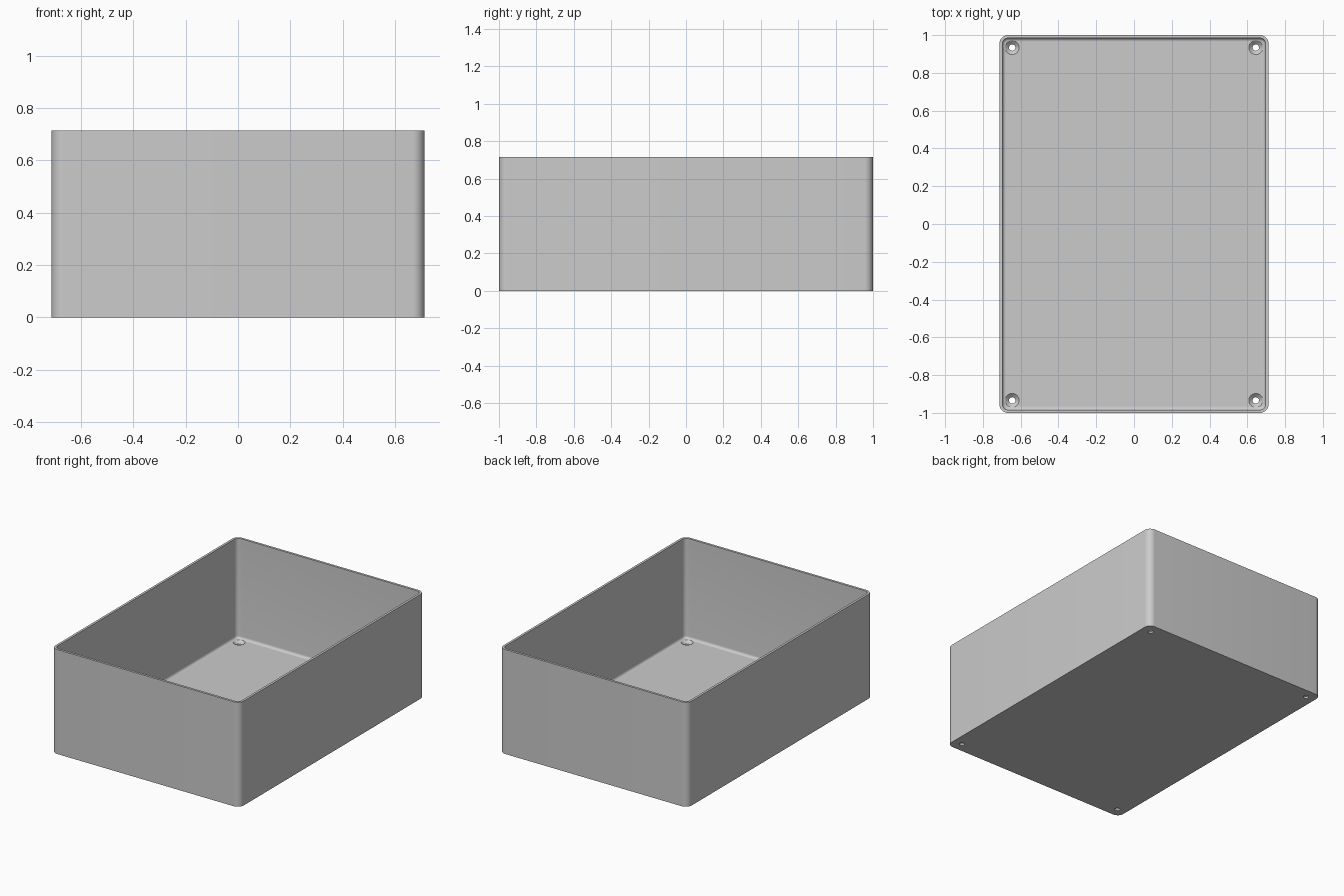
import bpy, bmesh, math

if "Cube" in bpy.data.objects:
    bpy.data.objects.remove(bpy.data.objects["Cube"], do_unlink=True)

HALF_X, HALF_Y, HEIGHT = 0.712, 1.0, 0.714
CORNER, WALL, FLOOR, FILLET = 0.045, 0.016, 0.03, 0.018
HOLE_X, HOLE_Y, HOLE_R, SINK_R = 0.645, 0.934, 0.017, 0.037

grey = bpy.data.materials.new("light grey")
grey.use_nodes = True
colour = (0.6, 0.6, 0.6, 1)
grey.diffuse_color = colour
grey.node_tree.nodes["Principled BSDF"].inputs["Base Color"].default_value = colour


def rounded_ring(bm, inset, z, steps=10):
    """Rounded rectangle loop, moved inward by inset."""
    r = CORNER - inset
    ring = []
    for i, (sx, sy) in enumerate([(1, 1), (-1, 1), (-1, -1), (1, -1)]):
        for k in range(steps + 1):
            a = (i + k / steps) * math.pi / 2
            ring.append(bm.verts.new((sx * (HALF_X - CORNER) + r * math.cos(a),
                                      sy * (HALF_Y - CORNER) + r * math.sin(a), z)))
    return ring


def circle_ring(bm, x, y, r, z, n=32):
    return [bm.verts.new((x + r * math.cos(k * math.tau / n),
                          y + r * math.sin(k * math.tau / n), z)) for k in range(n)]


def loft(bm, rings):
    """Skin successive loops and cap both ends."""
    n = len(rings[0])
    for a, b in zip(rings, rings[1:]):
        for i in range(n):
            j = (i + 1) % n
            bm.faces.new((a[i], a[j], b[j], b[i]))
    bm.faces.new(rings[0][::-1])
    bm.faces.new(rings[-1])


def make_object(name, bm):
    bmesh.ops.recalc_face_normals(bm, faces=bm.faces)
    mesh = bpy.data.meshes.new(name)
    bm.to_mesh(mesh)
    bm.free()
    mesh.materials.append(grey)
    obj = bpy.data.objects.new(name, mesh)
    bpy.context.collection.objects.link(obj)
    return obj


# Open box: outer wall, flat rim, inner wall, filleted floor edge
bm = bmesh.new()
rings = [rounded_ring(bm, 0, 0), rounded_ring(bm, 0, HEIGHT), rounded_ring(bm, WALL, HEIGHT)]
for k in range(7):
    a = k / 6 * math.pi / 2
    rings.append(rounded_ring(bm, WALL + FILLET * (1 - math.cos(a)),
                              FLOOR + FILLET * (1 - math.sin(a))))
loft(bm, rings)
box = make_object("open_box", bm)

# Countersunk screw holes in the four floor corners
bm = bmesh.new()
for sx in (-1, 1):
    for sy in (-1, 1):
        profile = [(HOLE_R, -0.05), (HOLE_R, 0.012), (SINK_R, FLOOR), (SINK_R, FLOOR + 0.05)]
        loft(bm, [circle_ring(bm, sx * HOLE_X, sy * HOLE_Y, r, z) for r, z in profile])
cutter = make_object("screw_hole_cutter", bm)
cutter.hide_render = True

bpy.ops.object.select_all(action="DESELECT")
box.select_set(True)
bpy.context.view_layer.objects.active = box
mod = box.modifiers.new("screw_holes", "BOOLEAN")
mod.operation = "DIFFERENCE"
mod.solver = "EXACT"
mod.object = cutter
bpy.ops.object.modifier_apply(modifier=mod.name)
bpy.data.objects.remove(cutter, do_unlink=True)
bpy.ops.object.shade_smooth_by_angle(angle=math.radians(30))
